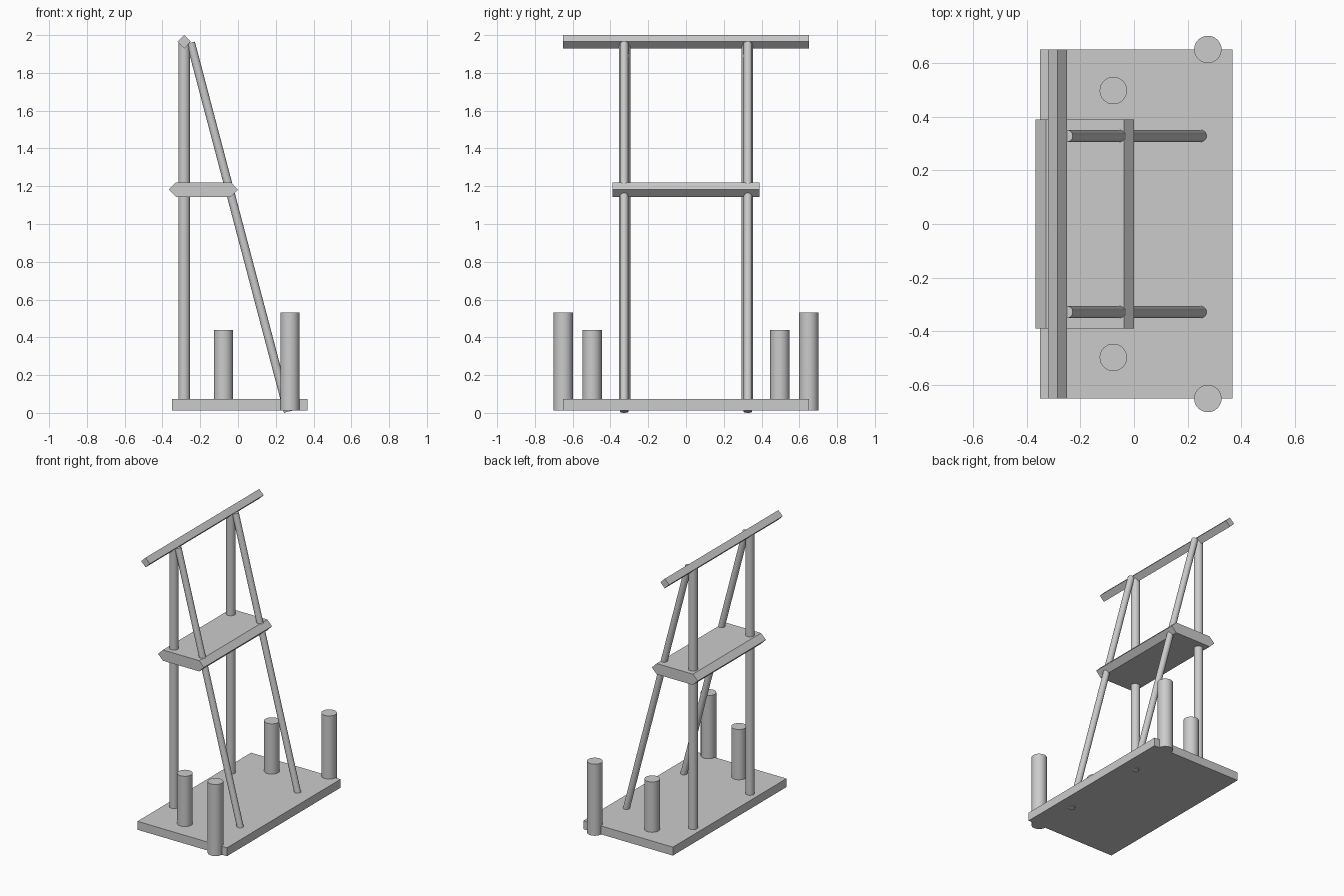
import bpy, bmesh, math
from mathutils import Vector

if "Cube" in bpy.data.objects:
    bpy.data.objects.remove(bpy.data.objects["Cube"])


def extrude_profile(name, pts, half_y):
    """Extrude an XZ outline symmetrically along Y."""
    bm = bmesh.new()
    face = bm.faces.new([bm.verts.new((x, -half_y, z)) for x, z in pts])
    ext = bmesh.ops.extrude_face_region(bm, geom=[face])
    moved = [v for v in ext["geom"] if isinstance(v, bmesh.types.BMVert)]
    bmesh.ops.translate(bm, verts=moved, vec=(0, 2 * half_y, 0))
    bmesh.ops.recalc_face_normals(bm, faces=bm.faces)
    mesh = bpy.data.meshes.new(name)
    bm.to_mesh(mesh)
    bm.free()
    obj = bpy.data.objects.new(name, mesh)
    bpy.context.collection.objects.link(obj)
    return obj


def rod(name, start, end, radius):
    """Round bar between two points."""
    a, b = Vector(start), Vector(end)
    bpy.ops.mesh.primitive_cylinder_add(vertices=32, radius=radius,
                                        depth=(b - a).length, location=(a + b) / 2)
    obj = bpy.context.object
    obj.name = name
    obj.rotation_euler = (b - a).to_track_quat('Z', 'Y').to_euler()
    bpy.ops.object.shade_smooth_by_angle(angle=math.radians(40))
    return obj


# Base board
extrude_profile("base_board", [(-0.35, 0.013), (0.367, 0.013),
                               (0.367, 0.074), (-0.35, 0.074)], 0.65)

# Shelf with pointed long edges
extrude_profile("shelf", [(-0.367, 1.182), (-0.328, 1.143), (-0.038, 1.143),
                          (0.0, 1.182), (-0.038, 1.221), (-0.328, 1.221)], 0.39)

# Square top bar turned on its edge
c, h = -0.285, 0.035
extrude_profile("top_bar", [(c - h, 1.965), (c, 1.93), (c + h, 1.965), (c, 2.0)], 0.65)

# Mirrored pairs of posts, braces and pegs
for side, s in (("left", -1), ("right", 1)):
    rod(f"{side}_post", (c, s * 0.325, 0.02), (c, s * 0.325, 1.965), 0.031)
    rod(f"{side}_brace", (0.265, s * 0.328, 0.006), (-0.25, s * 0.328, 1.96), 0.0225)
    rod(f"{side}_short_peg", (-0.077, s * 0.497, 0.02), (-0.077, s * 0.497, 0.438), 0.051)
    rod(f"{side}_tall_peg", (0.275, s * 0.65, 0.013), (0.275, s * 0.65, 0.531), 0.051)
